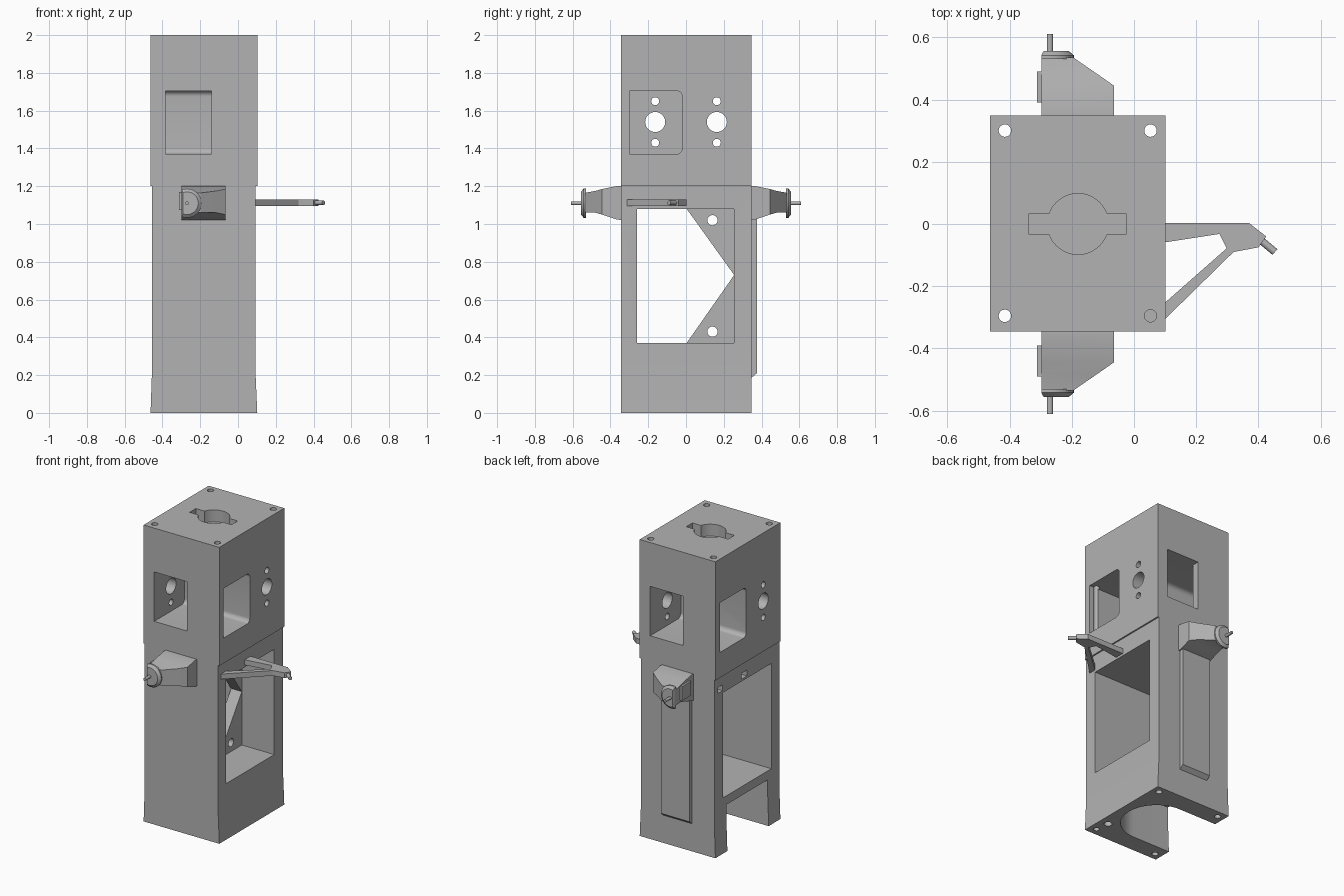
import bpy, bmesh
from math import sin, cos, pi
from mathutils import Vector

if "Cube" in bpy.data.objects:
    bpy.data.objects.remove(bpy.data.objects["Cube"], do_unlink=True)

grey = bpy.data.materials.new("grey plastic")
grey.use_nodes = True
grey.diffuse_color = (0.45, 0.45, 0.45, 1)
grey.node_tree.nodes["Principled BSDF"].inputs["Base Color"].default_value = (0.45, 0.45, 0.45, 1)

CX = -0.18  # axis of the column


def loft(name, rings):
    """Skin a list of matching rings of points and cap both ends."""
    bm = bmesh.new()
    vs = [[bm.verts.new(p) for p in ring] for ring in rings]
    n = len(vs[0])
    bm.faces.new(vs[0])
    bm.faces.new(vs[-1])
    for a, b in zip(vs, vs[1:]):
        for i in range(n):
            j = (i + 1) % n
            bm.faces.new((a[i], a[j], b[j], b[i]))
    bmesh.ops.recalc_face_normals(bm, faces=bm.faces)
    mesh = bpy.data.meshes.new(name)
    bm.to_mesh(mesh)
    bm.free()
    mesh.materials.append(grey)
    ob = bpy.data.objects.new(name, mesh)
    bpy.context.collection.objects.link(ob)
    return ob


def prism(name, pts, axis, lo, hi):
    """Extrude a 2D outline along an axis."""
    place = {"x": lambda p, t: (t, p[0], p[1]),
             "y": lambda p, t: (p[0], t, p[1]),
             "z": lambda p, t: (p[0], p[1], t)}[axis]
    return loft(name, [[place(p, t) for p in pts] for t in (lo, hi)])


def rect(a0, a1, b0, b1):
    return [(a0, b0), (a1, b0), (a1, b1), (a0, b1)]


def arc(cx, cy, r, start=0.0, end=2 * pi, n=32):
    return [(cx + r * cos(start + (end - start) * i / n),
             cy + r * sin(start + (end - start) * i / n)) for i in range(n)]


def box(name, x0, x1, y0, y1, z0, z1):
    return prism(name, rect(x0, x1, y0, y1), "z", z0, z1)


def activate(ob):
    bpy.ops.object.select_all(action="DESELECT")
    ob.select_set(True)
    bpy.context.view_layer.objects.active = ob


def boolean(target, tool, operation="DIFFERENCE"):
    tool.hide_render = True
    mod = target.modifiers.new("cut", "BOOLEAN")
    mod.operation = operation
    mod.solver = "EXACT"
    mod.object = tool
    activate(target)
    bpy.ops.object.modifier_apply(modifier=mod.name)
    bpy.data.objects.remove(tool, do_unlink=True)


# Column with a stepped waist and flared foot
outline = [(-0.463, 0), (0.102, 0), (0.092, 0.23), (0.092, 1.2), (0.102, 1.2),
           (0.102, 2), (-0.463, 2), (-0.463, 1.2), (-0.455, 1.2), (-0.455, 0.23)]
column = prism("column", outline, "y", -0.345, 0.348)

# Upper pockets, each open to one side and one end, with mounting holes
for s in (1, -1):
    def X(x):
        return CX + s * (x - CX)
    r = 0.03
    shape = [(-0.30, 1.37)] + arc(-0.02 - r, 1.37 + r, r, -pi / 2, 0, 8) \
        + [(-0.02, 1.40)] + arc(-0.02 - r, 1.705 - r, r, 0, pi / 2, 8) \
        + [(-0.05, 1.705), (-0.30, 1.705)]
    shape = [(s * y, z) for y, z in shape]
    boolean(column, prism("pocket", shape, "x", X(-0.385), X(0.2)))
    boolean(column, box("window", X(-0.384), X(-0.14), s * -0.5, s * -0.1, 1.371, 1.704))
    for z, rad in ((1.54, 0.053), (1.65, 0.021), (1.43, 0.021)):
        boolean(column, prism("hole", arc(s * -0.163, z, rad), "x", X(-0.3), X(-0.6)))

# Large lower bay, open on both sides
boolean(column, box("bay", -0.6, 0.3, -0.26, 0.255, 0.37, 1.08))

# Round socket under the foot, open to one side
boolean(column, prism("socket", [(-0.6, -0.22)] + arc(CX, 0, 0.22, -pi / 2, pi / 2)
                      + [(CX, 0.22), (-0.6, 0.22)], "z", -0.1, 0.31))

# Keyhole in the top
boolean(column, prism("key_round", arc(CX, 0, 0.098, n=48), "z", 1.92, 2.1))
boolean(column, box("key_slot", -0.338, -0.025, -0.033, 0.033, 1.92, 2.1))

# Corner bolt holes and the small foot hole
for x, y, low in ((-0.415, 0.3, -0.1), (0.053, 0.3, -0.1),
                  (-0.415, -0.295, -0.1), (0.053, -0.295, 1.25)):
    boolean(column, prism("bolt_hole", arc(x, y, 0.02, n=20), "z", low, 2.1))
boolean(column, prism("foot_hole", arc(0.04, -0.2, 0.025, n=20), "z", -0.1, 0.1))
boolean(column, prism("foot_hole", arc(0.053, -0.295, 0.018, n=20), "z", -0.1, 0.1))

# Sockets for a second arm on the far side
for y0, y1 in ((0.26, 0.31), (0.0, 0.06)):
    boolean(column, box("arm_socket", -0.6, -0.41, y0, y1, 1.095, 1.135))

# Triangular gussets inside the bay, each with a bolt hole
for name, z, hole_z in (("upper_gusset", 1.085, 1.02), ("lower_gusset", 0.365, 0.43)):
    gusset = prism(name, [(0, z), (0.26, z), (0.26, 0.73), (0.255, 0.73)], "x", -0.23, -0.15)
    boolean(gusset, prism("hole", arc(0.14, hole_z, 0.027), "x", -0.5, 0.1))

# Rear cover strip with a sloped lower end
prism("rear_strip", [(0.34, 0.18), (0.375, 0.21), (0.375, 1.04), (0.34, 1.04)],
      "x", -0.29, -0.075)

# Tapered lugs front and back, with trimmed disc, pin and side pad
for side, s in (("front", -1), ("back", 1)):
    sections = [(0.34, -0.065, 1.02, 1.2), (0.37, -0.065, 1.025, 1.2),
                (0.445, -0.065, 1.05, 1.185), (0.48, -0.115, 1.06, 1.175),
                (0.535, -0.195, 1.06, 1.165)]
    loft(side + "_lug", [[(x, s * y, z) for x, z in rect(-0.298, x1, z0, z1)]
                         for y, x1, z0, z1 in sections])
    rim = [(max(x, -0.298), z) for x, z in arc(-0.27, 1.11, 0.077)]
    face = [(max(x, -0.29), z) for x, z in arc(-0.27, 1.11, 0.06)]
    loft(side + "_disc", [[(x, s * y, z) for x, z in ring]
                          for ring, y in ((rim, 0.53), (rim, 0.542), (face, 0.556))])
    prism(side + "_pin", arc(-0.27, 1.11, 0.01, n=16), "y", s * 0.55, s * 0.61)
    box(side + "_pad", -0.312, -0.29, s * 0.39, s * 0.49, 1.075, 1.17)

# Side arm: bent beam with a diagonal brace
beam = [(0.08, 0.003), (0.37, 0.003), (0.425, -0.04), (0.40, -0.075), (0.32, -0.09),
        (0.08, -0.325), (0.08, -0.27), (0.298, -0.078), (0.275, -0.032), (0.08, -0.062)]
prism("side_arm", beam, "z", 1.095, 1.13)

# Pin at the arm tip
start, end = Vector((0.405, -0.05, 1.112)), Vector((0.453, -0.09, 1.112))
along = (end - start).normalized()
across = along.cross(Vector((0, 0, 1)))
loft("side_arm_pin", [[p + across * u + Vector((0, 0, v)) for u, v in arc(0, 0, 0.012, n=16)]
                      for p in (start, end)])

# Smooth the round walls, keep the edges sharp
for ob in [o for o in bpy.context.scene.objects if o.type == "MESH"]:
    activate(ob)
    bpy.ops.object.shade_smooth_by_angle(angle=pi / 6)
